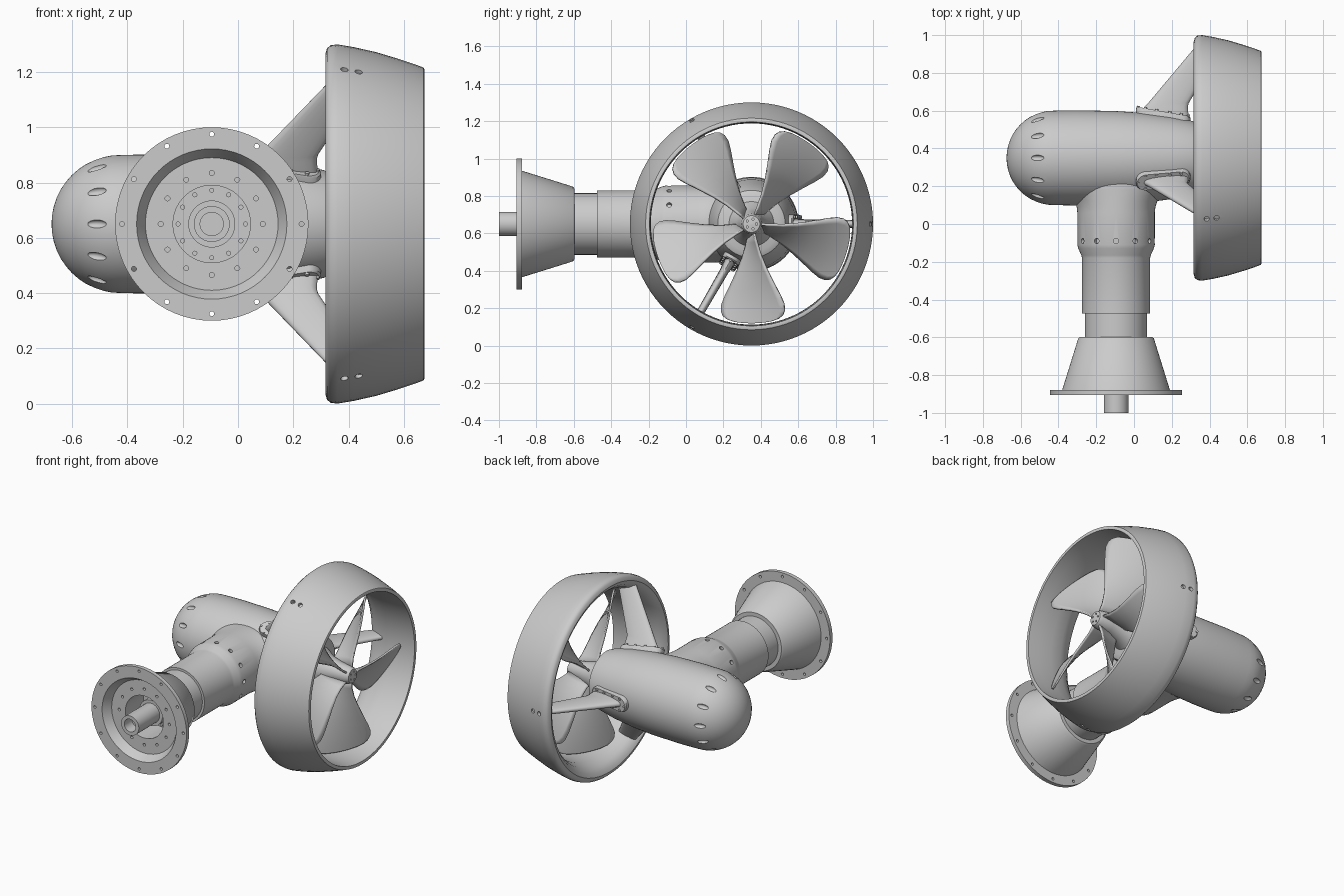
import bpy, bmesh
from math import sin, cos, pi, radians
from mathutils import Matrix, Vector

if "Cube" in bpy.data.objects:
    bpy.data.objects.remove(bpy.data.objects["Cube"])

CY, CZ = 0.35, 0.65      # pod axis, along x
LX = -0.095              # leg axis, along y


def pod_pt(a, r, t):
    return Vector((a, CY + r * cos(t), CZ + r * sin(t)))


def leg_pt(a, r, t):
    return Vector((LX + r * sin(t), a, CZ + r * cos(t)))


def finish(name, bm, angle=35):
    bmesh.ops.recalc_face_normals(bm, faces=bm.faces)
    me = bpy.data.meshes.new(name)
    bm.to_mesh(me)
    bm.free()
    ob = bpy.data.objects.new(name, me)
    bpy.context.collection.objects.link(ob)
    smooth(ob, angle)
    return ob


def smooth(ob, angle=35):
    bpy.ops.object.select_all(action='DESELECT')
    ob.select_set(True)
    bpy.context.view_layer.objects.active = ob
    bpy.ops.object.shade_smooth_by_angle(angle=radians(angle))


def loft(bm, rings, closed=False):
    """Skin equal-length vertex rings; cap the ends unless closed."""
    vs = [[bm.verts.new(p) for p in ring] for ring in rings]
    n = len(vs[0])
    for i in range(len(vs) if closed else len(vs) - 1):
        a, b = vs[i], vs[(i + 1) % len(vs)]
        for j in range(n):
            bm.faces.new((a[j], a[(j + 1) % n], b[(j + 1) % n], b[j]))
    if not closed:
        bm.faces.new(vs[0])
        bm.faces.new(vs[-1])


def lathe(name, prof, pt, closed=False, seg=64, warp=None):
    bm = bmesh.new()
    loft(bm, [[pt(a, r, 2 * pi * j / seg) for j in range(seg)] for a, r in prof], closed)
    if warp:
        for v in bm.verts:
            warp(v)
    return finish(name, bm)


def drill(bm, p, d, r, depth=0.04):
    m = Matrix.Translation(p) @ Vector(d).to_track_quat('Z', 'Y').to_matrix().to_4x4()
    bmesh.ops.create_cone(bm, cap_ends=True, segments=12, radius1=r, radius2=r, depth=depth, matrix=m)


def cut(ob, bm):
    cutter = finish(ob.name + "_cutter", bm)
    cutter.hide_render = True
    mod = ob.modifiers.new("holes", 'BOOLEAN')
    mod.operation, mod.solver, mod.object = 'DIFFERENCE', 'EXACT', cutter
    bpy.context.view_layer.objects.active = ob
    bpy.ops.object.modifier_apply(modifier=mod.name)
    bpy.data.objects.remove(cutter)
    smooth(ob)


ring12 = [2 * pi * k / 12 for k in range(12)]

# Gear pod with rounded nose and scalloped slots
nose = [(-0.425 - 0.25 * cos(s * pi / 24), max(0.25 * sin(s * pi / 24), 0.004)) for s in range(12)]
pod = lathe("gear_pod", nose + [(-0.42, 0.25), (-0.3, 0.252), (-0.1, 0.248), (0.05, 0.238),
            (0.2, 0.218), (0.31, 0.195), (0.345, 0.18), (0.36, 0.15)], pod_pt)
bm = bmesh.new()
for t in ring12:
    m = Matrix.Translation(pod_pt(-0.512, 0.236, t)) @ Matrix.Rotation(t, 4, 'X') \
        @ Matrix.Rotation(-0.33, 4, 'Z').inverted() @ Matrix.Diagonal((0.038, 0.016, 0.015, 1))
    bmesh.ops.create_uvsphere(bm, u_segments=16, v_segments=10, radius=1, matrix=m)
cut(pod, bm)


# Stepped leg, flared sideways where it meets the pod
def flare(v):
    f = min(max((v.co.y - 0.06) / 0.14, 0), 1)
    v.co.x = LX + (v.co.x - LX) * (1 + 0.35 * f * f)


leg = lathe("leg_tube", [(-0.62, 0.165), (-0.475, 0.165), (-0.475, 0.18), (-0.18, 0.18), (-0.165, 0.184),
            (-0.13, 0.2), (-0.11, 0.205), (0.06, 0.205), (0.09, 0.205), (0.12, 0.205), (0.15, 0.205),
            (0.18, 0.205), (0.2, 0.205), (0.28, 0.2)], leg_pt, warp=flare)
bm = bmesh.new()
for t in ring12:
    drill(bm, leg_pt(-0.09, 0.205, t), leg_pt(0, 1, t) - leg_pt(0, 0, t), 0.014)
cut(leg, bm)

# Conical mount with flange, recessed ring and open bore
mount = lathe("mount_cone", [(-0.66, 0.004), (-0.66, 0.14), (-0.85, 0.14), (-0.85, 0.24), (-0.86, 0.245),
              (-0.905, 0.272), (-0.905, 0.35), (-0.878, 0.35), (-0.878, 0.285), (-0.605, 0.2),
              (-0.597, 0.19), (-0.597, 0.004)], leg_pt)
bm = bmesh.new()
for t in ring12:
    drill(bm, leg_pt(-0.89, 0.325, t), (0, 1, 0), 0.009, 0.1)
    drill(bm, leg_pt(-0.85, 0.185, t), (0, 1, 0), 0.009)
cut(mount, bm)

# Drive shaft, hollow end, with collar
lathe("drive_shaft", [(-0.64, 0.004), (-0.64, 0.085), (-0.78, 0.085), (-0.78, 0.065), (-1.0, 0.065),
      (-1.0, 0.042), (-0.92, 0.042), (-0.92, 0.004)][::-1], leg_pt, seg=48)

# Bolts on the inner bore floor
bm = bmesh.new()
for t in ring12:
    drill(bm, leg_pt(-0.66, 0.122, t), (0, 1, 0), 0.009, 0.02)
finish("bore_bolts", bm)

# Duct ring around the propeller
duct = lathe("duct_ring", [(0.316, 0.615), (0.322, 0.636), (0.335, 0.647), (0.36, 0.65), (0.42, 0.64),
             (0.5, 0.622), (0.58, 0.598), (0.64, 0.578), (0.672, 0.566), (0.675, 0.56), (0.673, 0.545),
             (0.6, 0.54), (0.5, 0.538), (0.42, 0.545), (0.36, 0.565), (0.328, 0.59)],
             pod_pt, closed=True, seg=96)
struts = [0, 2 * pi / 3, 4 * pi / 3]
bm = bmesh.new()
for t in struts:
    for x in (0.385, 0.437):
        drill(bm, pod_pt(x, 0.642, t), (0, cos(t), sin(t)), 0.014)
cut(duct, bm)


# Three swept struts with bolted foot pads
def strut_pt(x, r, s, t):
    return Vector((x, CY + r * cos(t) - s * sin(t), CZ + r * sin(t) + s * cos(t)))


for k, t in enumerate(struts):
    bm = bmesh.new()
    rings = []
    for x0, x1, r, th in ((0.03, 0.29, 0.2, 0.03), (0.055, 0.285, 0.27, 0.027),
                          (0.075, 0.29, 0.29, 0.024), (0.335, 0.47, 0.6, 0.02)):
        c, h = (x0 + x1) / 2, (x1 - x0) / 2
        ring = []
        for j in range(20):
            a = 2 * pi * j / 20
            ring.append(strut_pt(c + h * cos(a), r,
                                 th * abs(sin(a)) ** 0.7 * (1 if sin(a) > 0 else -1), t))
        rings.append(ring)
    loft(bm, rings)
    finish(f"strut_{k + 1}", bm, 50)

    outline = []
    for j in range(24):
        a = 2 * pi * (j + 0.5) / 24
        outline.append(((0.25 if cos(a) > 0 else 0.06) + 0.05 * cos(a), 0.05 * sin(a)))
    bm = bmesh.new()
    loft(bm, [[strut_pt(0.155 + (x - 0.155) * g, top - 0.17 * x, s * g, t) for x, s in outline]
              for top, g in ((0.2, 1), (0.264, 1), (0.272, 0.95))])
    up = Vector((0.17, cos(t), sin(t)))
    for x, s in [(x, s) for x in (0.06, 0.12, 0.19, 0.25) for s in (-0.037, 0.037)] + [(0.022, 0), (0.287, 0)]:
        drill(bm, strut_pt(x, 0.273 - 0.17 * x, s, t), up, 0.008, 0.012)
    finish(f"strut_pad_{k + 1}", bm)

# Propeller hub
hub = lathe("propeller_hub", [(0.34, 0.13), (0.37, 0.115), (0.42, 0.085), (0.5, 0.065), (0.58, 0.055),
            (0.6, 0.045), (0.605, 0.004)], pod_pt, seg=40)
bm = bmesh.new()
for k in range(5):
    drill(bm, pod_pt(0.6, 0.027, 2 * pi * k / 5), (1, 0, 0), 0.006)
cut(hub, bm)

# Five helical fan blades
outline = [(0.04, 17), (0.1, 15), (0.17, 15.5), (0.25, 17.5), (0.33, 19.5), (0.41, 21), (0.46, 21.2),
           (0.495, 20), (0.515, 18), (0.527, 15), (0.531, 11)]
for k in range(5):
    bm = bmesh.new()
    mid = radians(271 + 72 * k)
    rows = []
    for r, half in outline:
        rows.append([bm.verts.new(pod_pt(0.5 + 0.29 * radians(half) * u / 6, r,
                                         mid + radians(half) * u / 6)) for u in range(-6, 7)])
    for a, b in zip(rows, rows[1:]):
        for j in range(12):
            bm.faces.new((a[j], a[j + 1], b[j + 1], b[j]))
    blade = finish(f"blade_{k + 1}", bm)
    mod = blade.modifiers.new("thickness", 'SOLIDIFY')
    mod.thickness, mod.offset = 0.012, 0
